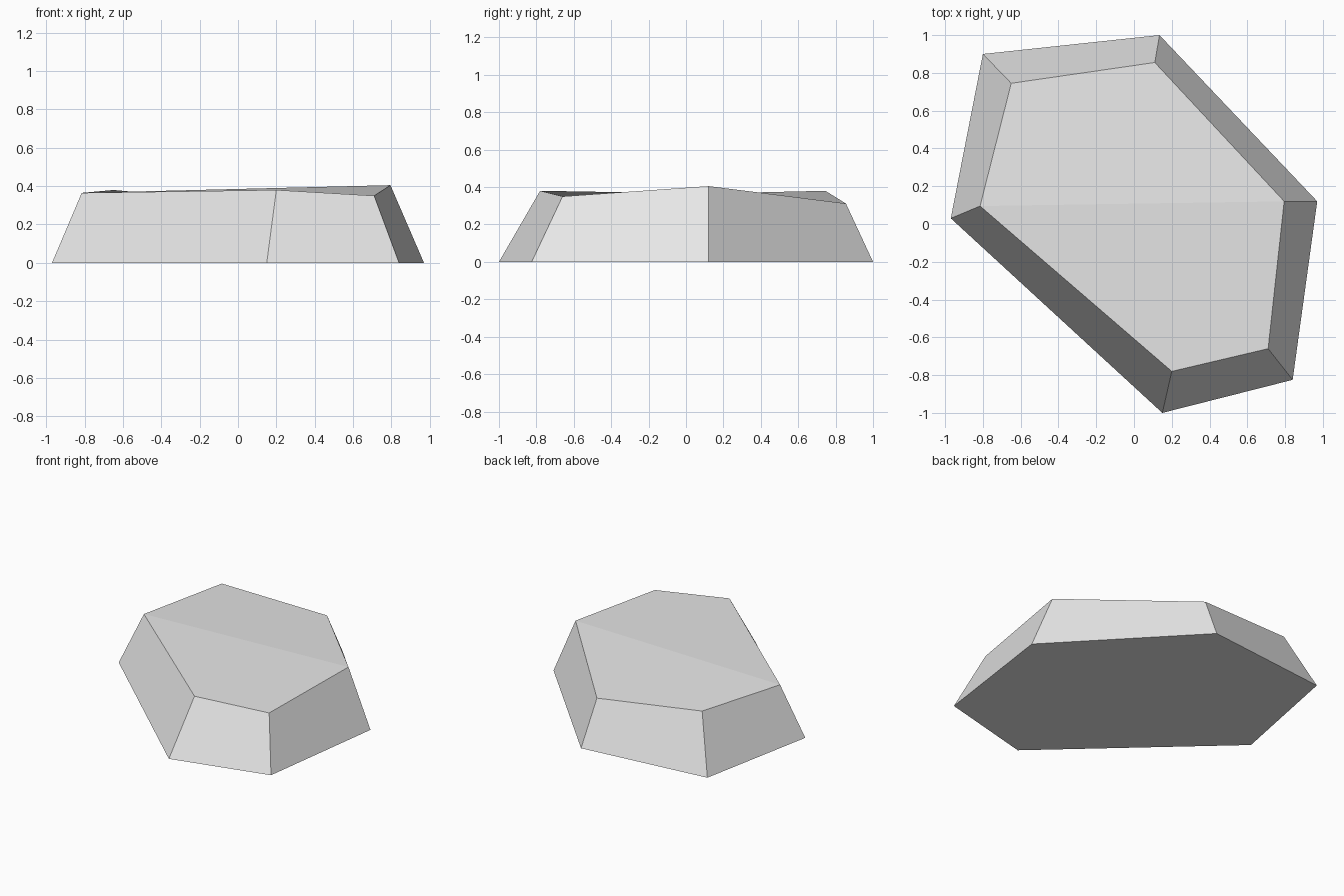
import bpy
import bmesh

if "Cube" in bpy.data.objects:
    bpy.data.objects.remove(bpy.data.objects["Cube"])

# One plain stone colour
stone = bpy.data.materials.new("stone_grey")
stone.diffuse_color = (0.8, 0.8, 0.8, 1)
stone.use_nodes = True
stone.node_tree.nodes["Principled BSDF"].inputs["Base Color"].default_value = stone.diffuse_color

# Matching outlines, counter-clockwise from the left corner
base_outline = [(-0.97, 0.03), (0.15, -1.0), (0.84, -0.825),
                (0.97, 0.12), (0.135, 1.0), (-0.8, 0.9)]
top_outline = [(-0.815, 0.095, 0.365), (0.2, -0.78, 0.38), (0.71, -0.66, 0.35),
               (0.795, 0.12, 0.405), (0.11, 0.855, 0.312), (-0.65, 0.745, 0.38)]

bm = bmesh.new()
base = [bm.verts.new((x, y, 0)) for x, y in base_outline]
top = [bm.verts.new(p) for p in top_outline]

# Sloping sides
for i in range(6):
    j = (i + 1) % 6
    bm.faces.new((base[i], base[j], top[j], top[i]))

# Underside, and the top creased from left corner to right corner
bm.faces.new(base[::-1])
bm.faces.new(top[:4])
bm.faces.new((top[0], top[3], top[4], top[5]))
bmesh.ops.recalc_face_normals(bm, faces=bm.faces)

mesh = bpy.data.meshes.new("flat_rock")
bm.to_mesh(mesh)
bm.free()
mesh.materials.append(stone)
rock = bpy.data.objects.new("flat_rock", mesh)
bpy.context.collection.objects.link(rock)
